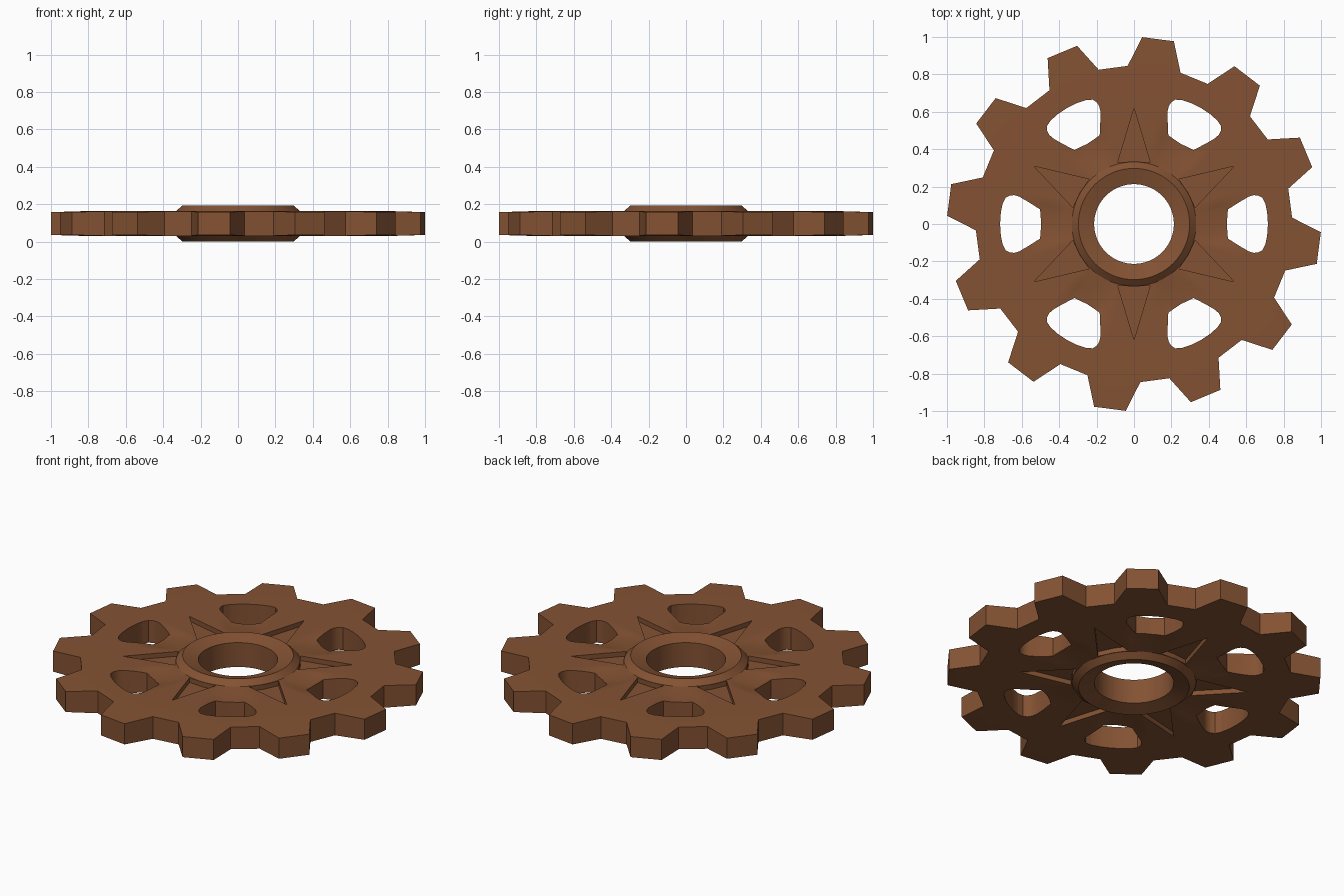
import bpy, bmesh, math
from math import sin, cos, radians, pi

if "Cube" in bpy.data.objects:
    bpy.data.objects.remove(bpy.data.objects["Cube"])

MID = 0.097      # mid height of the wheel
SEG = 120        # segments around the wheel

brown = bpy.data.materials.new("brown")
brown.diffuse_color = (0.23, 0.085, 0.033, 1)
brown.use_nodes = True
brown.node_tree.nodes["Principled BSDF"].inputs["Base Color"].default_value = brown.diffuse_color


def finish(bm, name):
    bmesh.ops.recalc_face_normals(bm, faces=bm.faces[:])
    mesh = bpy.data.meshes.new(name)
    bm.to_mesh(mesh)
    bm.free()
    mesh.materials.append(brown)
    obj = bpy.data.objects.new(name, mesh)
    bpy.context.collection.objects.link(obj)
    return obj


def add_prism(bm, points, z0, z1):
    low = [bm.verts.new((x, y, z0)) for x, y in points]
    high = [bm.verts.new((x, y, z1)) for x, y in points]
    bm.faces.new(low)
    bm.faces.new(high)
    for i in range(len(points)):
        j = (i + 1) % len(points)
        bm.faces.new((low[i], low[j], high[j], high[i]))


def turned(points, a):
    return [(u * cos(a) - v * sin(a), u * sin(a) + v * cos(a)) for u, v in points]


def cut(obj, cutter, operation):
    mod = obj.modifiers.new(cutter.name, 'BOOLEAN')
    mod.operation = operation
    mod.solver = 'EXACT'
    mod.object = cutter
    bpy.context.view_layer.objects.active = obj
    bpy.ops.object.modifier_apply(modifier=mod.name)
    bpy.data.objects.remove(cutter)


# Wheel body: turned ring, (radius, half height, dip in front of the windows)
profile = [(0.213, 0.072, 0), (0.297, 0.0965, 0), (0.332, 0.066, 0.0),
           (0.39, 0.066, 0.008), (0.44, 0.066, 0.013), (0.50, 0.066, 0.016),
           (0.56, 0.066, 0.006), (0.62, 0.066, 0), (0.83, 0.066, 0), (1.05, 0.0595, 0)]
bm = bmesh.new()
rings = []
for side in (1, -1):
    for r, h, dip in (profile if side == 1 else profile[::-1]):
        ring = []
        for i in range(SEG):
            a = 2 * pi * i / SEG
            near_window = max(0, cos(6 * a)) ** 0.7
            ring.append(bm.verts.new((r * cos(a), r * sin(a),
                                      MID + side * (h - dip * near_window))))
        rings.append(ring)
for k, ring in enumerate(rings):
    nxt = rings[(k + 1) % len(rings)]
    for i in range(SEG):
        j = (i + 1) % SEG
        bm.faces.new((ring[i], ring[j], nxt[j], nxt[i]))
wheel = finish(bm, "gear_wheel")

# Twelve teeth trimmed from the rim
outline = []
for k in range(12):
    centre = 22.6 + 30 * k
    for r, d in ((0.846, -9.7), (1.0, -4.9), (1.0, 4.9), (0.846, 9.7)):
        a = radians(centre + d)
        outline.append((r * cos(a), r * sin(a)))
bm = bmesh.new()
add_prism(bm, outline, -0.2, 0.4)
cut(wheel, finish(bm, "tooth_outline"), 'INTERSECT')

# Six rounded windows between the spokes
half = [(0.502, 0.078), (0.56, 0.115), (0.615, 0.147), (0.64, 0.154), (0.663, 0.153),
        (0.686, 0.141), (0.702, 0.11), (0.712, 0.06)]
window = [(0.496, 0)] + half + [(0.716, 0)] + [(u, -v) for u, v in half[::-1]]
bm = bmesh.new()
for k in range(6):
    add_prism(bm, turned(window, k * pi / 3), -0.2, 0.4)
cut(wheel, finish(bm, "window_cutter"), 'DIFFERENCE')

# Pointed recesses on both sides of each spoke
arrow = [(0.618, 0), (0.328, 0.087), (0.335, 0), (0.328, -0.087)]
bm = bmesh.new()
for k in range(6):
    points = turned(arrow, radians(30 + 60 * k))
    add_prism(bm, points, MID + 0.038, 0.4)
    add_prism(bm, points, -0.2, MID - 0.038)
cut(wheel, finish(bm, "recess_cutter"), 'DIFFERENCE')

# Smooth hub and windows, crisp teeth
bpy.ops.object.select_all(action='DESELECT')
wheel.select_set(True)
bpy.context.view_layer.objects.active = wheel
bpy.ops.object.shade_smooth_by_angle(angle=radians(32))
